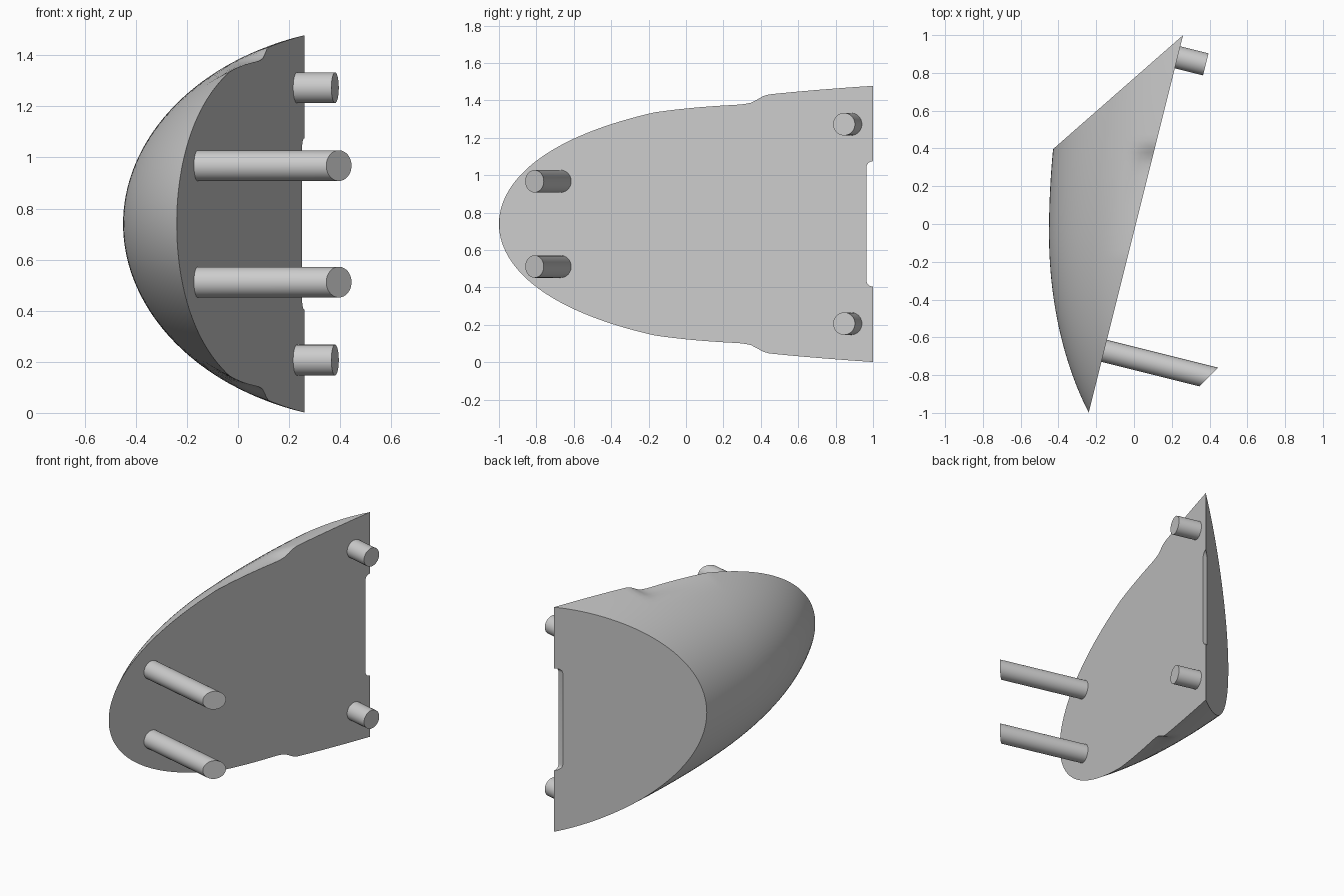
import bpy, bmesh, math
from mathutils import Vector, Matrix

cube = bpy.data.objects.get("Cube")
if cube:
    bpy.data.objects.remove(cube)

grey = bpy.data.materials.new("light_grey")
grey.use_nodes = True
GREY = (0.6, 0.6, 0.6, 1)
grey.diffuse_color = GREY
grey.node_tree.nodes["Principled BSDF"].inputs["Base Color"].default_value = GREY

MID = 0.74                                   # height of the symmetry plane
NORMAL = Vector((0.97, -0.2425, 0)).normalized()   # mounting face direction
ALONG = Vector((0, 0, 1)).cross(NORMAL)


def make_object(name, bm):
    bmesh.ops.recalc_face_normals(bm, faces=bm.faces)
    mesh = bpy.data.meshes.new(name)
    bm.to_mesh(mesh)
    bm.free()
    obj = bpy.data.objects.new(name, mesh)
    bpy.context.collection.objects.link(obj)
    mesh.materials.append(grey)
    return obj


def activate(obj):
    bpy.ops.object.select_all(action='DESELECT')
    obj.select_set(True)
    bpy.context.view_layer.objects.active = obj


def smooth(obj):
    activate(obj)
    bpy.ops.object.shade_smooth_by_angle(angle=math.radians(30))


def ramp(v, lo, hi):
    t = min(max((v - lo) / (hi - lo), 0), 1)
    return t * t * (3 - 2 * t)


def section(y, count=56):
    """Elliptical arc from the upper to the lower rim of the mounting face."""
    t = y + 1
    rim_x = 0.25 * y + 0.01
    half_width = math.sqrt(t) * (0.79 - 0.185 * t + 0.0255 * t * t)
    reach = 2.0 if y > -0.05 else 1.44
    depth = 0.85 * math.sqrt(1 - ((y + 0.05) / reach) ** 2)
    limit = math.acos(min((0.4 - rim_x) / depth, 0.99999))
    height = half_width / math.sin(limit)
    # shallow dent in the rim, fading away from the mounting face
    dent = 0.036 * min(max((y + 0.17) / 0.45, 0), 1) * (1 - ramp(y, 0.33, 0.44))
    points = []
    for i in range(count + 1):
        a = limit * (1 - 2 * i / count)
        x = 0.4 - depth * math.cos(a)
        z = height * math.sin(a)
        fade = 1 - ramp(rim_x - x, 0.0, 0.15)
        points.append((x, y, MID + z - math.copysign(dent * fade, z)))
    return points


# Shell: lofted sections, flat mounting face, slanted flat end
bm = bmesh.new()
stations = [-1 + 0.00001 + 2.06 * (i / 90) ** 1.6 for i in range(91)]
rings = [[bm.verts.new(p) for p in section(y)] for y in stations]
for a, b in zip(rings, rings[1:]):
    for i in range(len(a) - 1):
        bm.faces.new((a[i], a[i + 1], b[i + 1], b[i]))
    bm.faces.new((a[-1], a[0], b[0], b[-1]))
bm.faces.new(rings[0])
end_normal = Vector((-0.59, 0.673, 0)).normalized()
cut = bmesh.ops.bisect_plane(bm, geom=bm.verts[:] + bm.edges[:] + bm.faces[:],
                             plane_co=(0.2595, 0.9995, 0), plane_no=end_normal,
                             clear_outer=True)
bmesh.ops.holes_fill(bm, edges=[e for e in bm.edges if e.is_boundary], sides=0)
bmesh.ops.remove_doubles(bm, verts=bm.verts, dist=0.0002)
shell = make_object("shell", bm)

# Slot with rounded corners in the sharp rear edge
bm = bmesh.new()
bmesh.ops.create_cube(bm, size=1, matrix=Matrix.Translation((0.25, 1.065, MID))
                      @ Matrix.Diagonal((0.6, 0.2, 0.67, 1)))
corners = [e for e in bm.edges
           if abs(e.verts[0].co.x - e.verts[1].co.x) > 0.1 and e.verts[0].co.y < 1]
bmesh.ops.bevel(bm, geom=corners, offset=0.033, segments=6, profile=0.5,
                affect='EDGES')
cutter = make_object("slot_cutter", bm)
cutter.hide_render = True
slot = shell.modifiers.new("slot", 'BOOLEAN')
slot.operation = 'DIFFERENCE'
slot.solver = 'EXACT'
slot.object = cutter
activate(shell)
bpy.ops.object.modifier_apply(modifier=slot.name)
bpy.data.objects.remove(cutter)
smooth(shell)


def peg(name, tip, length, slant=0.0, radius=0.06):
    """Round peg standing on the mounting face; slant tilts its end."""
    bm = bmesh.new()
    bmesh.ops.create_cone(bm, cap_ends=True, segments=48, radius1=radius,
                          radius2=radius, depth=length)
    for v in bm.verts:
        u, w, h = v.co
        h -= length / 2
        if h > -length / 2:
            h += slant * u
        v.co = Vector(tip) + ALONG * u + Vector((0, 0, w)) + NORMAL * h
    smooth(make_object(name, bm))


# Pegs: long slanted pair in front, short square-ended pair behind
for label, side in (("upper", 1), ("lower", -1)):
    peg(f"{label}_front_peg", (0.395, -0.81, MID + side * 0.228), 0.6, 0.6)
    peg(f"{label}_rear_peg", (0.38, 0.845, MID + side * 0.533), 0.18)
